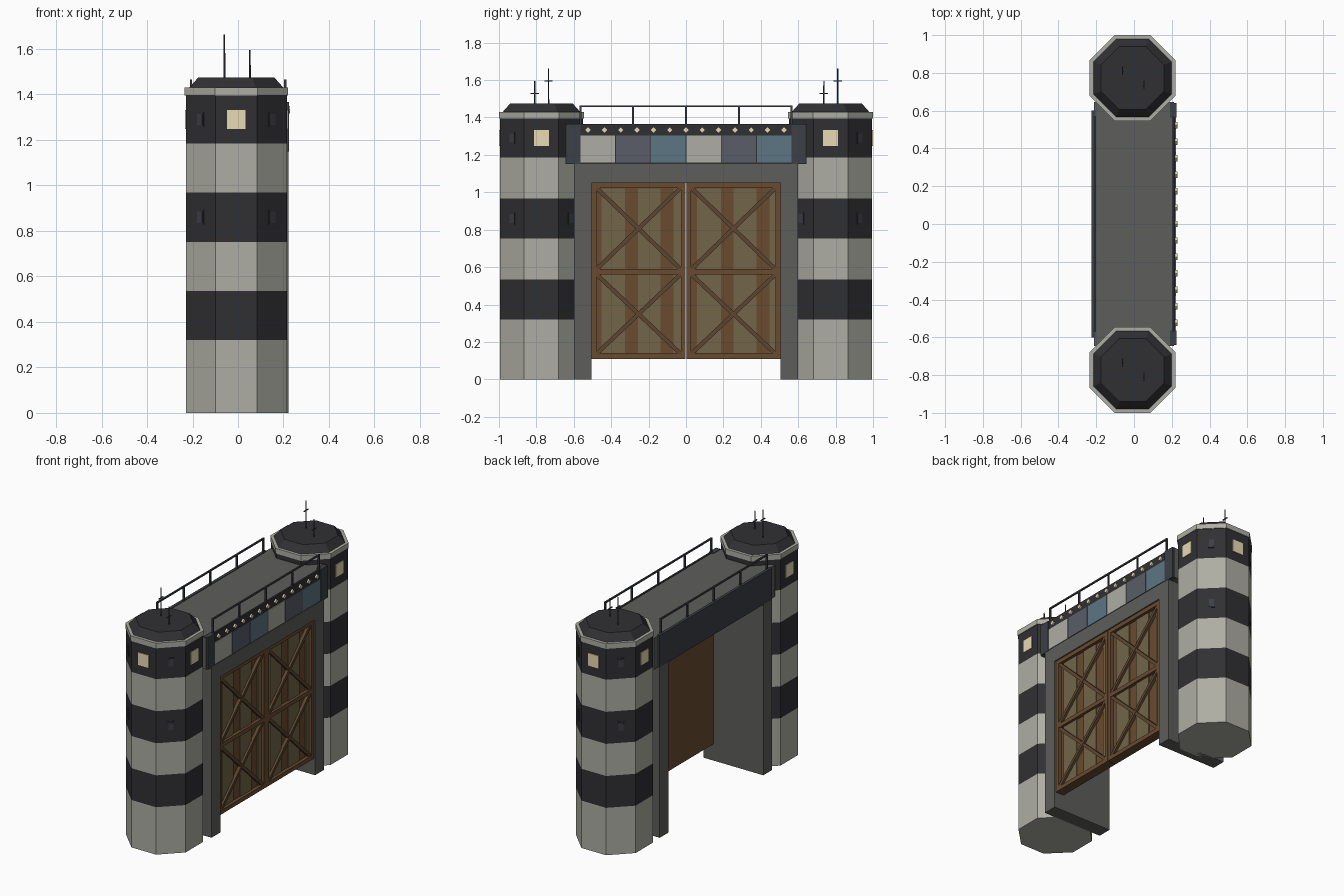
import bpy, bmesh
from math import pi, cos, sin, atan2, hypot
from mathutils import Matrix, Vector

if "Cube" in bpy.data.objects:
    bpy.data.objects.remove(bpy.data.objects["Cube"])


def mat(name, r, g, b):
    m = bpy.data.materials.new(name)
    m.diffuse_color = (r, g, b, 1)
    m.use_nodes = True
    m.node_tree.nodes["Principled BSDF"].inputs["Base Color"].default_value = m.diffuse_color
    return m


LIGHT = mat("pale_stone", 0.42, 0.42, 0.37)
DARK = mat("dark_stone", 0.03, 0.03, 0.034)
GREY = mat("grey_stone", 0.11, 0.11, 0.105)
TRIM = mat("dark_trim", 0.045, 0.05, 0.06)
BROWN = mat("brown_wood", 0.14, 0.07, 0.03)
TAN = mat("tan_wood", 0.17, 0.13, 0.065)
BRACE = mat("brace_wood", 0.11, 0.06, 0.028)
BLUE = mat("blue_panel", 0.11, 0.18, 0.23)
SLATE = mat("slate_panel", 0.10, 0.11, 0.14)
CREAM = mat("cream_glass", 0.8, 0.7, 0.45)


def finish(bm, name, m):
    me = bpy.data.meshes.new(name)
    bm.to_mesh(me)
    bm.free()
    me.materials.append(m)
    ob = bpy.data.objects.new(name, me)
    bpy.context.collection.objects.link(ob)
    return ob


def add_box(bm, c, s, rot=None):
    M = Matrix.Translation(c) @ (rot or Matrix()) @ Matrix.Diagonal((*s, 1))
    bmesh.ops.create_cube(bm, size=1, matrix=M)


def box(name, m, x, y, z):
    """Box from (min, max) ranges."""
    bm = bmesh.new()
    r = (x, y, z)
    add_box(bm, [(a + b) / 2 for a, b in r], [b - a for a, b in r])
    return finish(bm, name, m)


def prism(name, m, cx, cy, z0, z1, a0, a1, n=8):
    """Regular prism or frustum given by its apothems."""
    bm = bmesh.new()
    k = 1 / cos(pi / n)
    M = Matrix.Translation((cx, cy, (z0 + z1) / 2)) @ Matrix.Rotation(pi / n, 4, 'Z')
    bmesh.ops.create_cone(bm, cap_ends=True, segments=n, radius1=a0 * k,
                          radius2=a1 * k, depth=z1 - z0, matrix=M)
    return finish(bm, name, m)


# Towers
CX, CY, AP = -0.0075, 0.773, 0.222
BANDS = [0, 0.32, 0.535, 0.752, 0.968, 1.185, 1.395]
for side, tag in ((-1, "front"), (1, "rear")):
    cy = side * CY
    for i in range(6):
        prism(f"{tag}_tower_band_{i}", DARK if i % 2 else LIGHT, CX, cy,
              BANDS[i], BANDS[i + 1], AP, AP)
    prism(f"{tag}_tower_rim", LIGHT, CX, cy, 1.395, 1.43, 0.227, 0.227)
    prism(f"{tag}_tower_roof", DARK, CX, cy, 1.43, 1.475, 0.207, 0.167)

    # Windows: lit on the straight faces, dark slits on the diagonals
    lit, slits, panes = bmesh.new(), bmesh.new(), bmesh.new()

    def window(bm, ang, z, w, h, t):
        c = (CX + AP * cos(ang), cy + AP * sin(ang), z)
        add_box(bm, c, (t, w, h), Matrix.Rotation(ang, 4, 'Z'))

    for ang in (0, pi, side * pi / 2):
        window(lit, ang, 1.29, 0.08, 0.085, 0.009)
    for q in range(4):
        ang = pi / 4 + q * pi / 2
        for z in ((0.86, 1.29) if sin(ang) * side > 0 else (0.86,)):
            window(slits, ang, z, 0.044, 0.065, 0.009)
            window(panes, ang, z, 0.03, 0.05, 0.012)
    finish(lit, f"{tag}_tower_lit_windows", CREAM)
    finish(slits, f"{tag}_tower_slit_frames", DARK)
    finish(panes, f"{tag}_tower_slit_panes", TRIM)

    # Antennas with small crossbars
    for n, (x, dy, top) in enumerate(((-0.06, 0.038, 1.663), (0.052, -0.036, 1.595))):
        y = cy + dy
        prism(f"{tag}_antenna_{n}", TRIM, x, y, 1.47, top, 0.004, 0.003, 6)
        box(f"{tag}_antenna_bar_{n}", TRIM, (x - .003, x + .003),
            (y - .022, y + .022), (top - .07, top - .064))

# Gate body: bridge block, piers and front header
box("bridge_block", GREY, (-0.212, 0.213), (-0.645, 0.645), (1.15, 1.362))
for s, tag in ((-1, "front"), (1, "rear")):
    y = sorted((s * 0.505, s * 0.6))
    box(f"{tag}_pier", GREY, (-0.224, 0.222), y, (0, 1.152))
    box(f"{tag}_fascia_end", TRIM, (0.19, 0.224), sorted((s * 0.565, s * 0.64)), (1.15, 1.366))
box("gate_header", GREY, (0.15, 0.222), (-0.505, 0.505), (1.05, 1.152))
box("back_fascia", TRIM, (-0.224, -0.205), (-0.6, 0.6), (1.152, 1.366))
box("front_fascia", DARK, (0.205, 0.218), (-0.565, 0.565), (1.152, 1.366))

# Coloured fascia panels and a row of diamonds
for i in range(6):
    y0 = -0.565 + i * 1.13 / 6
    box(f"fascia_panel_{i}", (LIGHT, SLATE, BLUE)[i % 3], (0.21, 0.222),
        (y0 + .002, y0 + 1.13 / 6 - .002), (1.158, 1.303))
bm = bmesh.new()
for i in range(13):
    add_box(bm, (0.22, (i - 6) * 0.0872, 1.333), (0.018, 0.024, 0.024),
            Matrix.Rotation(pi / 4, 4, 'X'))
finish(bm, "fascia_diamonds", CREAM)

# Railings on both sides of the deck
for x, tag in ((-0.207, "back"), (0.208, "front")):
    bm = bmesh.new()
    add_box(bm, (x, 0, 1.46), (0.01, 1.14, 0.01))
    for i in range(5):
        add_box(bm, (x, (i - 2) * 0.2825, 1.41), (0.01, 0.01, 0.1))
    finish(bm, f"{tag}_railing", TRIM)

# Door leaves: slab, planks, frame and crossed braces
Z0, Z1, ZM = 0.11, 1.05, 0.575
planks = ((-0.452, -0.326), (-0.257, -0.136), (-0.066, -0.026))
for s, tag in ((-1, "left"), (1, "right")):
    ya, yb = (-0.505, -0.002) if s < 0 else (0.002, 0.505)
    box(f"{tag}_door_slab", BROWN, (0.15, 0.19), (ya, yb), (Z0, Z1))
    bm = bmesh.new()
    off = 0 if s < 0 else 0.512
    for p0, p1 in planks:
        add_box(bm, (0.19, (p0 + p1) / 2 + off, (Z0 + Z1) / 2), (0.012, p1 - p0, 0.88))
    finish(bm, f"{tag}_door_planks", TAN)
    bm = bmesh.new()
    ym = (ya + yb) / 2
    for z in (Z0 + .014, ZM, Z1 - .014):
        add_box(bm, (0.198, ym, z), (0.03, yb - ya, 0.028))
    for y in (ya + .013, yb - .013):
        add_box(bm, (0.198, y, (Z0 + Z1) / 2), (0.03, 0.026, Z1 - Z0))
    finish(bm, f"{tag}_door_frame", BROWN)
    bm = bmesh.new()
    w = yb - ya - 0.05
    for z0, z1 in ((Z0 + .025, ZM - .012), (ZM + .012, Z1 - .025)):
        h = z1 - z0
        for d in (-1, 1):
            add_box(bm, (0.199 + d * .001, ym, (z0 + z1) / 2), (0.022, hypot(w, h), 0.022),
                    Matrix.Rotation(d * atan2(h, w), 4, 'X'))
    finish(bm, f"{tag}_door_braces", BRACE)
